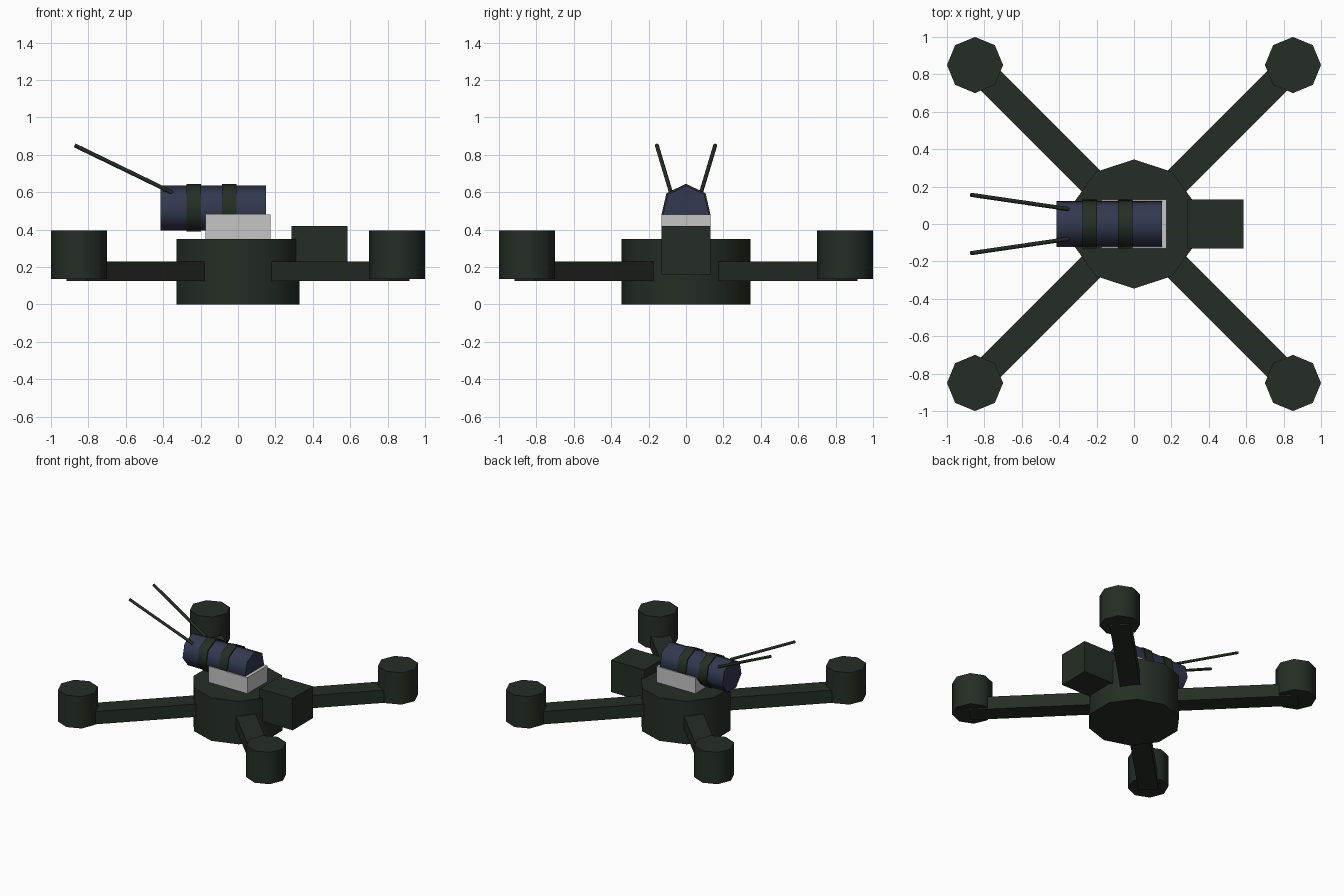
import bpy
from math import pi, radians
from mathutils import Vector, Matrix

if "Cube" in bpy.data.objects:
    bpy.data.objects.remove(bpy.data.objects["Cube"])


def material(name, rgb):
    mat = bpy.data.materials.new(name)
    mat.use_nodes = True
    mat.diffuse_color = (*rgb, 1)
    mat.node_tree.nodes["Principled BSDF"].inputs["Base Color"].default_value = (*rgb, 1)
    return mat


green = material("dark green", (0.018, 0.027, 0.018))
blue = material("slate blue", (0.032, 0.041, 0.080))
grey = material("light grey", (0.56, 0.56, 0.56))


def finish(name, mat):
    obj = bpy.context.object
    obj.name = name
    obj.data.materials.append(mat)
    return obj


def box(name, mat, low, high):
    low, high = Vector(low), Vector(high)
    bpy.ops.mesh.primitive_cube_add(size=1)
    obj = finish(name, mat)
    obj.data.transform(Matrix.Translation((low + high) / 2) @ Matrix.Diagonal((*(high - low), 1)))
    return obj


def cylinder(name, mat, start, end, radius, sides, turn=None):
    """Prism between two points, smooth round its side with sharp rims."""
    start, end = Vector(start), Vector(end)
    if turn is None:
        turn = (end - start).to_track_quat("Z", "Y").to_matrix().to_4x4()
    bpy.ops.mesh.primitive_cylinder_add(vertices=sides, radius=radius, depth=(end - start).length)
    obj = finish(name, mat)
    obj.data.transform(Matrix.Translation((start + end) / 2) @ turn)
    bpy.ops.object.shade_smooth_by_angle(angle=radians(65))
    return obj


# Central hub
cylinder("hub", green, (0, 0, 0), (0, 0, 0.35), 0.345, 10, Matrix())

# Four diagonal arms with rotor motors
for i, place in enumerate(("back_left", "back_right", "front_right", "front_left")):
    arm = box(place + "_arm", green, (0, -0.075, 0.125), (1.222, 0.075, 0.23))
    arm.rotation_euler.z = pi / 4 + i * pi / 2
    x = 0.85 if "left" in place else -0.85
    y = 0.85 if "back" in place else -0.85
    cylinder(place + "_motor", green, (x, y, 0.135), (x, y, 0.395), 0.15, 8, Matrix())

# Side box and raised mount
box("side_box", green, (0.285, -0.13, 0.16), (0.585, 0.13, 0.42))
box("mount", grey, (-0.175, -0.13, 0.35), (0.175, 0.13, 0.48))

# Canister with a vertex on top, and its straps
along_x = Matrix.Rotation(pi / 2, 4, "Z") @ Matrix.Rotation(pi / 2, 4, "X")
cylinder("canister", blue, (-0.415, 0, 0.509), (0.15, 0, 0.509), 0.126, 7, along_x)
for name, x in (("rear_strap", -0.275), ("middle_strap", -0.085)):
    cylinder(name, green, (x, 0, 0.511), (x + 0.076, 0, 0.511), 0.134, 7, along_x)

# Antennas
for name, side in (("back_antenna", 1), ("front_antenna", -1)):
    cylinder(name, green, (-0.35, 0.08 * side, 0.597), (-0.872, 0.156 * side, 0.85), 0.011, 8)
